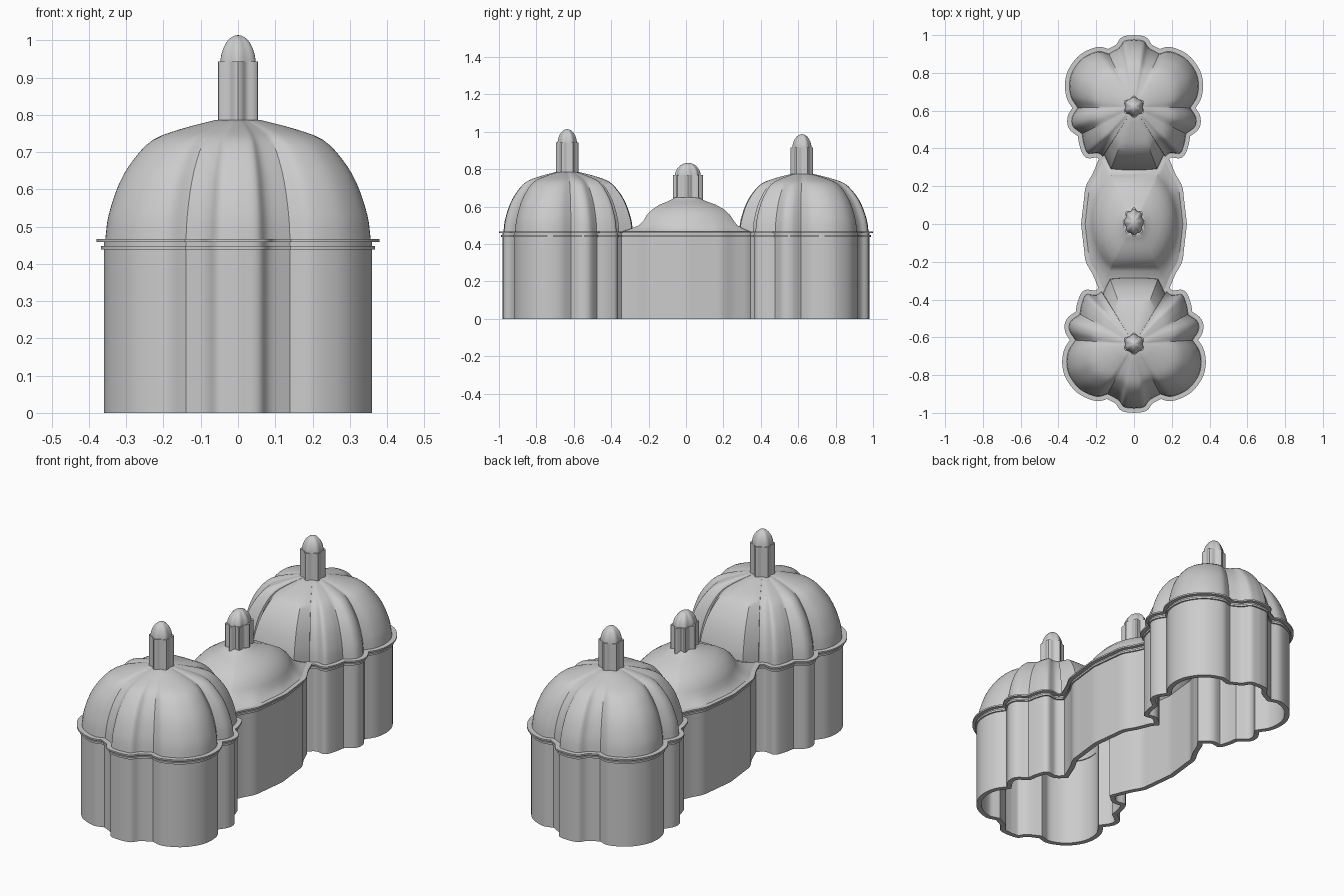
import bpy, bmesh, math
from mathutils import Vector

if "Cube" in bpy.data.objects:
    bpy.data.objects.remove(bpy.data.objects["Cube"])

grey = bpy.data.materials.new("plain_grey")
grey.use_nodes = True
grey.diffuse_color = (0.6, 0.6, 0.6, 1)
grey.node_tree.nodes["Principled BSDF"].inputs["Base Color"].default_value = (0.6, 0.6, 0.6, 1)


def loft(name, rings, caps=(False, False), loop=False):
    """Skin a stack of equal rings of (x, y, z) points."""
    bm = bmesh.new()
    rows = [[bm.verts.new(p) for p in ring] for ring in rings]
    pairs = list(zip(rows, rows[1:])) + ([(rows[-1], rows[0])] if loop else [])
    n = len(rows[0])
    for a, b in pairs:
        for i in range(n):
            j = (i + 1) % n
            bm.faces.new((a[i], a[j], b[j], b[i]))
    if caps[0]:
        bm.faces.new(rows[0][::-1])
    if caps[1]:
        bm.faces.new(rows[-1])
    bmesh.ops.recalc_face_normals(bm, faces=bm.faces)
    mesh = bpy.data.meshes.new(name)
    bm.to_mesh(mesh)
    bm.free()
    ob = bpy.data.objects.new(name, mesh)
    bpy.context.collection.objects.link(ob)
    mesh.materials.append(grey)
    bpy.ops.object.select_all(action='DESELECT')
    ob.select_set(True)
    bpy.context.view_layer.objects.active = ob
    bpy.ops.object.shade_smooth_by_angle(angle=math.radians(32))
    return ob


def smooth(points, steps=5):
    """Smooth open curve through the points, without its last point."""
    p = [Vector(q) for q in points]
    p = [2 * p[0] - p[1]] + p + [2 * p[-1] - p[-2]]
    out = []
    for a, b, c, d in zip(p, p[1:], p[2:], p[3:]):
        for k in range(steps):
            t = k / steps
            out.append(0.5 * (2 * b + (c - a) * t + (2 * a - 5 * b + 4 * c - d) * t * t
                              + (3 * b - a - 3 * c + d) * t ** 3))
    return out


def offset(ring, dist):
    """Move a counter-clockwise outline outward along its corner normals."""
    out = []
    for i, p in enumerate(ring):
        a, b = (p - ring[i - 1]).normalized(), (ring[(i + 1) % len(ring)] - p).normalized()
        na, nb = Vector((a.y, -a.x)), Vector((b.y, -b.x))
        n = (na + nb).normalized()
        out.append(p + n * dist / max(n.dot(na), 0.6))
    return out


def level(ring, z):
    return [(p.x, p.y, z) for p in ring]


def mirror_x(half):
    """Close a right half outline that starts and ends on x = 0."""
    return half + [Vector((-p.x, p.y)) for p in half[-2:0:-1]]


# Outline of half a tower, as smooth lobes that meet in creases
front_lobe = [(0, -.98), (.055, -.972), (.085, -.935), (.14, -.905)]
big_lobe = [(.14, -.905), (.2, -.917), (.285, -.88), (.342, -.81), (.36, -.74), (.35, -.67), (.315, -.615)]
side_lobe = [(.315, -.615), (.345, -.565), (.34, -.515), (.29, -.475)]
corner_lobe = [(.29, -.475), (.28, -.42), (.255, -.37), (.2, -.372), (.165, -.345)]
tower_half = [p for lobe in (front_lobe, big_lobe, side_lobe, corner_lobe) for p in smooth(lobe)]
inner_edge = [Vector(p) for p in ((.165, -.36), (.13, -.285), (.065, -.28), (0, -.28))]
hall_half = smooth([(.165, -.345), (.2, -.26), (.235, -.195), (.245, -.13), (.26, 0)])
hall_side = hall_half + [Vector((.26, 0))] + [Vector((p.x, -p.y)) for p in hall_half[::-1]]


def to_back(points):
    return [Vector((p.x * .96, -p.y)) for p in points]


# Hollow wall and the double rim running all around
outline = mirror_x(tower_half + hall_side[:-1] + to_back([Vector((.165, -.345))])
                   + to_back(tower_half[::-1]))
inside = offset(outline, -.025)
loft("outer_wall", [level(inside, 0), level(outline, 0), level(outline, .466), level(inside, .466)], loop=True)
for name, reach, low, high in (("upper_rim", .02, .459, .467), ("lower_rim", .008, .438, .448)):
    edge, root = offset(outline, reach), offset(outline, -.012)
    loft(name, [level(root, low), level(edge, low), level(edge, high), level(root, high)], loop=True)


def fluted_finial(name, cx, cy, rx, ry, base, shoulder, top, flutes):
    """Fluted post with a ribbed rounded cap."""
    n = flutes * 8

    def ring(scale, z, depth):
        pts = []
        for i in range(n):
            a = 2 * math.pi * i / n
            r = scale * (1 - depth + depth * math.cos(flutes * a))
            pts.append((cx + rx * r * math.sin(a), cy - ry * r * math.cos(a), z))
        return pts
    loft(name + "_post", [ring(1, base - .03, .11), ring(1, shoulder, .11)], (True, True))
    cap = []
    for k in range(9):
        t = k / 8 * math.pi / 2
        cap.append(ring(max(.87 * math.cos(t), .02), shoulder - .01 + (top - shoulder + .01) * math.sin(t), .05))
    loft(name + "_cap", cap, (True, True))


# Ribbed tower domes: the lobed outline shrinks toward the finial
dome_profile = smooth([(1, 0), (.975, .065), (.895, .15), (.785, .215), (.64, .267),
                       (.42, .297), (.17, .32)], 3) + [Vector((.17, .32))]
dome_outline = mirror_x(tower_half + inner_edge)
for name, back, cy, rise in (("front", False, -.635, 1), ("back", True, .62, .965)):
    base = offset(dome_outline, -.004)
    if back:
        base = to_back(base)
    centre = Vector((0, cy))

    def dome_ring(s, z):
        return level([centre + (p - centre) * s for p in base], z)
    shell = [dome_ring(s, .466 + h * rise) for s, h in dome_profile]
    lining = [dome_ring(s * .93, .466 + h * rise * .94) for s, h in dome_profile]
    loft(name + "_dome", lining[::-1] + shell, (True, True))
    loft(name + "_dome_foot", [shell[0], lining[0]])
    drop = .027 if back else 0
    fluted_finial(name + "_finial", 0, cy, .06, .06, .785 - drop, .943 - drop, 1.014 - drop, 6)

# Oval hall roof: blends from the hall outline into an ellipse
hall = hall_side + [Vector((-p.x, -p.y)) for p in hall_side]
roof_profile = [(1, 0, .466), (.97, .3, .478), (.95, .8, .5), (.93, 1, .525), (.86, 1, .555),
                (.74, 1, .585), (.58, 1, .61), (.42, 1, .626), (.3, 1, .64), (.24, 1, .65)]


def hall_ring(scale, blend, z):
    pts = []
    for p in hall:
        a = math.atan2(p.y / .33, p.x / .24)
        oval = Vector((.235 * math.cos(a), .015 + .31 * math.sin(a)))
        pts.append(p.lerp(oval, blend) * scale)
    return level(pts, z)


roof = [hall_ring(*row) for row in roof_profile]
roof_lining = [hall_ring(s * .93, b, z - .015) for s, b, z in roof_profile]
loft("hall_roof", roof_lining[::-1] + roof, (True, True))
loft("hall_roof_foot", [roof[0], roof_lining[0]])
fluted_finial("hall_finial", 0, .01, .06, .08, .645, .77, .834, 8)
